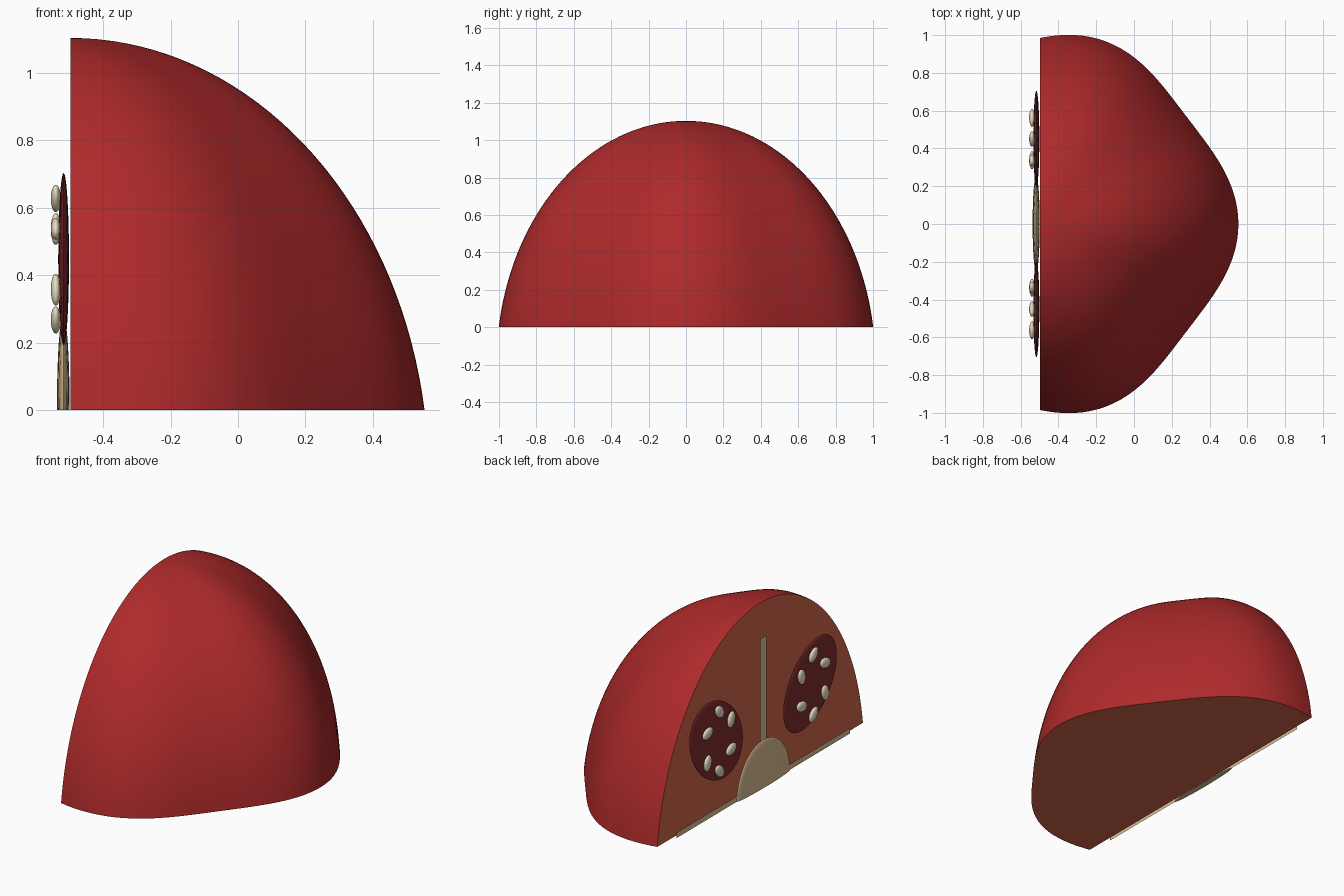
import bpy, bmesh
from math import sin, cos, asin, pi, radians
from mathutils import Matrix

if "Cube" in bpy.data.objects:
    bpy.data.objects.remove(bpy.data.objects["Cube"], do_unlink=True)

CUT_X = -0.497
HEIGHT = 1.103
SINK = 0.2      # how far the widest level of the dome lies below the ground
FULL = HEIGHT + SINK
PHI_0 = asin(SINK / FULL)


def material(name, rgb):
    m = bpy.data.materials.new(name)
    m.use_nodes = True
    m.diffuse_color = (*rgb, 1)
    m.node_tree.nodes["Principled BSDF"].inputs["Base Color"].default_value = (*rgb, 1)
    return m


skin = material("red skin", (0.425, 0.023, 0.024))
flesh = material("cut flesh", (0.63, 0.135, 0.072))
pulp = material("dark pulp", (0.217, 0.025, 0.028))
pith = material("pale pith", (0.73, 0.53, 0.30))
pip = material("cream seed", (0.84, 0.76, 0.56))


def finish(name, bm, *mats):
    mesh = bpy.data.meshes.new(name)
    bm.to_mesh(mesh)
    bm.free()
    obj = bpy.data.objects.new(name, mesh)
    bpy.context.collection.objects.link(obj)
    for m in mats:
        mesh.materials.append(m)
    bpy.ops.object.select_all(action='DESELECT')
    obj.select_set(True)
    bpy.context.view_layer.objects.active = obj
    bpy.ops.object.shade_smooth_by_angle(angle=radians(35))


def ellipsoid(name, mat, centre, radii, turn=0.0, floor=False):
    bm = bmesh.new()
    bmesh.ops.create_uvsphere(bm, u_segments=32, v_segments=20, radius=1)
    bm.transform(Matrix.Translation(centre) @ Matrix.Rotation(turn, 4, 'X')
                 @ Matrix.Diagonal((*radii, 1)))
    if floor:
        # keep only the part above the ground and close it
        geom = bm.verts[:] + bm.edges[:] + bm.faces[:]
        res = bmesh.ops.bisect_plane(bm, geom=geom, plane_co=(0, 0, 0),
                                     plane_no=(0, 0, 1), clear_inner=True)
        rim = [e for e in res["geom_cut"] if isinstance(e, bmesh.types.BMEdge)]
        bmesh.ops.edgeloop_fill(bm, edges=rim)
        bmesh.ops.recalc_face_normals(bm, faces=bm.faces)
    finish(name, bm, mat)


def strip(name, mat, x, half_width, top):
    # thin sheet standing on the ground, facing outward from the cut
    bm = bmesh.new()
    corners = ((half_width, 0), (-half_width, 0), (-half_width, top), (half_width, top))
    bm.faces.new([bm.verts.new((x, y, z)) for y, z in corners])
    finish(name, bm, mat)


# Lobed quarter body: rings of a dome that bulge in waves around the stem axis
def dome_point(theta, phi):
    lobe = 0.987 + 0.04 * cos(5 * theta) + 0.023 * cos(theta) ** 2
    r = lobe * cos(phi) / cos(PHI_0)
    return (CUT_X + r * cos(theta), 0.998 * r * sin(theta), FULL * sin(phi) - SINK)


AROUND, UP = 72, 36
bm = bmesh.new()
rings = [[bm.verts.new(dome_point(-pi / 2 + pi * i / AROUND,
                                  PHI_0 + (pi / 2 - PHI_0) * j / UP))
          for i in range(AROUND + 1)] for j in range(UP)]
apex = bm.verts.new((CUT_X, 0, HEIGHT))
for a, b in zip(rings, rings[1:]):
    for i in range(AROUND):
        bm.faces.new((a[i], a[i + 1], b[i + 1], b[i]))
for i in range(AROUND):
    bm.faces.new((rings[-1][i], rings[-1][i + 1], apex))
# Flat cut side and underside
side = bm.faces.new([r[0] for r in rings] + [apex] + [r[-1] for r in reversed(rings)])
base = bm.faces.new(rings[0])
side.material_index = base.material_index = 1
bmesh.ops.recalc_face_normals(bm, faces=bm.faces)
finish("fruit_body", bm, skin, flesh)

# Pith on the cut side: central core, upright rib and base rib
ellipsoid("core", pith, (-0.518, 0, 0), (0.019, 0.255, 0.28), floor=True)
strip("upright_rib", pith, -0.518, 0.03, 0.9)
strip("base_rib", pith, -0.518, 0.83, 0.033)

# Mirrored pulp chambers leaning outward, each with a ring of seeds
for label, s in (("back", 1), ("front", -1)):
    ellipsoid(label + "_chamber", pulp, (-0.517, s * 0.45, 0.447),
              (0.016, 0.293, 0.212), s * pi / 4)
    for k in range(6):
        a = radians(30 + 60 * k)
        ellipsoid(f"{label}_seed_{k + 1}", pip,
                  (-0.54, s * (0.45 + 0.13 * cos(a)), 0.447 + 0.18 * sin(a)),
                  (0.015, 0.048, 0.031), s * (a - pi / 4))
